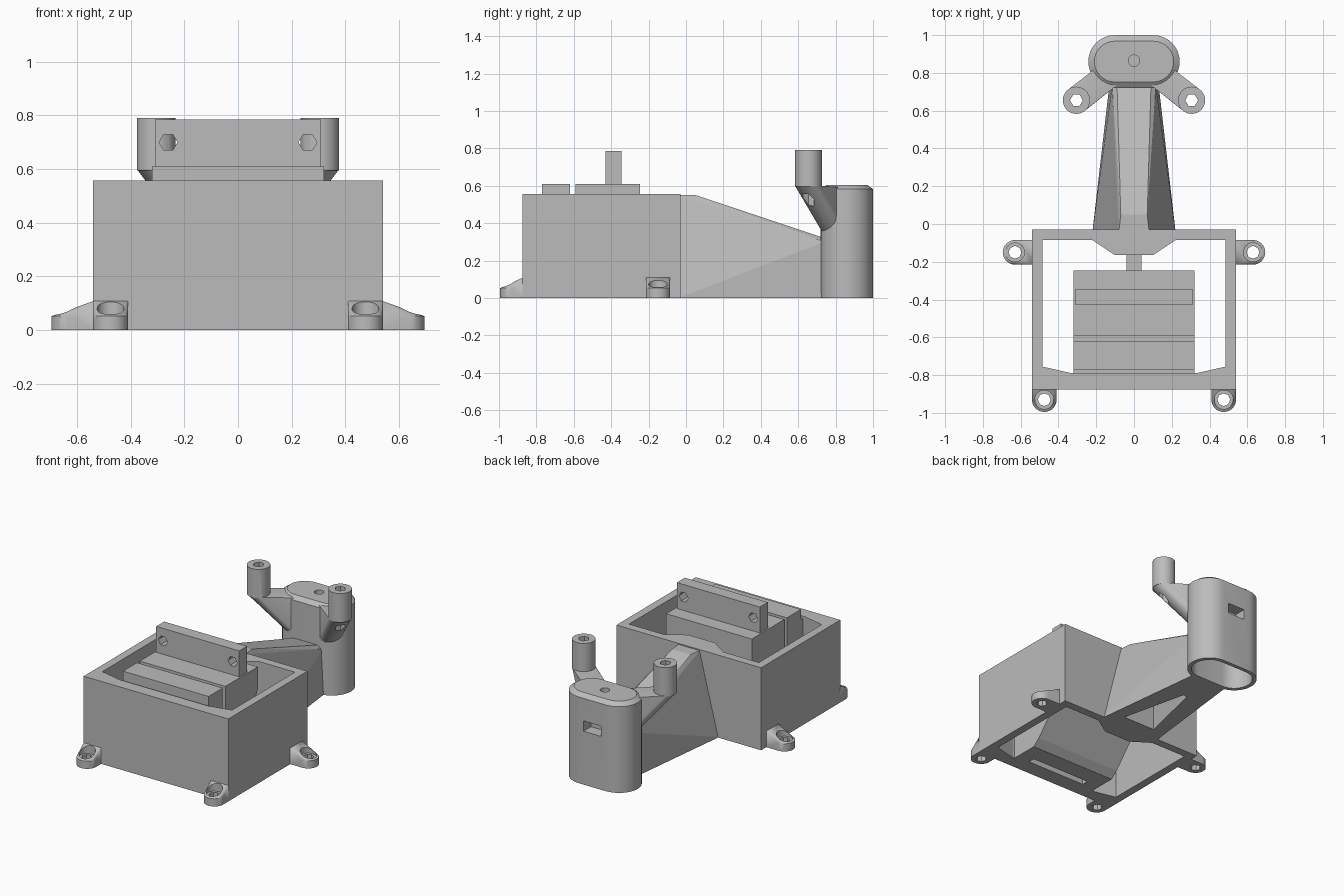
import bpy, bmesh, math
from mathutils import Vector

cube = bpy.data.objects.get("Cube")
if cube:
    bpy.data.objects.remove(cube)

GREY = (0.5, 0.5, 0.5, 1)
mat = bpy.data.materials.new("plain grey plastic")
mat.use_nodes = True
mat.diffuse_color = GREY
mat.node_tree.nodes["Principled BSDF"].inputs["Base Color"].default_value = GREY


def finish(name, bm):
    bmesh.ops.recalc_face_normals(bm, faces=bm.faces)
    mesh = bpy.data.meshes.new(name)
    bm.to_mesh(mesh)
    bm.free()
    mesh.materials.append(mat)
    ob = bpy.data.objects.new(name, mesh)
    bpy.context.collection.objects.link(ob)
    return ob


def prism(name, outline, lo, hi, axis="z"):
    """Extrude a closed outline along z, or a (y, z) outline along x."""
    bm = bmesh.new()
    place = (lambda a, b, t: (a, b, t)) if axis == "z" else (lambda a, b, t: (t, a, b))
    rings = [[bm.verts.new(place(a, b, t)) for a, b in outline] for t in (lo, hi)]
    bm.faces.new(rings[0])
    bm.faces.new(rings[1])
    n = len(outline)
    for i in range(n):
        j = (i + 1) % n
        bm.faces.new((rings[0][i], rings[0][j], rings[1][j], rings[1][i]))
    return finish(name, bm)


def box(name, x0, x1, y0, y1, z0, z1):
    return prism(name, [(x0, y0), (x1, y0), (x1, y1), (x0, y1)], z0, z1)


def circle(x, y, r, n=32):
    return [(x + r * math.cos(2 * math.pi * i / n), y + r * math.sin(2 * math.pi * i / n))
            for i in range(n)]


def stadium(half, y, r, n=16):
    right = [(half + r * math.sin(math.pi * i / n), y - r * math.cos(math.pi * i / n))
             for i in range(n + 1)]
    return right + [(-a, 2 * y - b) for a, b in right]


def mirrored(half_outline):
    return half_outline + [(-x, y) for x, y in reversed(half_outline)]


def hull(name, points):
    bm = bmesh.new()
    for p in points:
        bm.verts.new(p)
    res = bmesh.ops.convex_hull(bm, input=bm.verts)
    junk = [v for v in res["geom_interior"] if isinstance(v, bmesh.types.BMVert)]
    bmesh.ops.delete(bm, geom=junk, context="VERTS")
    bmesh.ops.dissolve_limit(bm, angle_limit=0.01, verts=bm.verts, edges=bm.edges)
    return finish(name, bm)


def ring(outline, z):
    return [(x, y, z) for x, y in outline]


def apply_boolean(ob, other, operation):
    mod = ob.modifiers.new("boolean", "BOOLEAN")
    mod.operation, mod.solver, mod.object = operation, "EXACT", other
    bpy.context.view_layer.objects.active = ob
    bpy.ops.object.modifier_apply(modifier=mod.name)
    bpy.data.objects.remove(other)


def cut(ob, *cutters):
    for c in cutters:
        apply_boolean(ob, c, "DIFFERENCE")


def smooth(ob):
    bpy.ops.object.select_all(action="DESELECT")
    ob.select_set(True)
    bpy.context.view_layer.objects.active = ob
    bpy.ops.object.shade_smooth_by_angle(angle=math.radians(30))


# Open box with a thick front wall and a rear boss
housing = box("housing", -0.54, 0.54, -0.875, -0.03, 0, 0.557)
cavity = mirrored([(0.33, -0.79), (0.485, -0.755), (0.485, -0.085), (0.22, -0.085), (0.1, -0.165)])
cut(housing, prism("cavity", cavity, -0.1, 0.7))

# Bracket inside the box, sloping back and up from the front wall
bracket = prism("bracket", [(-0.8, 0), (-0.6, 0), (-0.55, 0.04), (-0.35, 0.27), (-0.245, 0.46),
                            (-0.245, 0.61), (-0.77, 0.61), (-0.77, 0.54), (-0.8, 0.54)],
                -0.32, 0.32, "x")
cut(bracket, box("gap", -0.5, 0.5, -0.62, -0.592, 0.25, 0.7))
cut(bracket, box("base_slot", -0.22, 0.22, -0.765, -0.72, -0.1, 0.1))
box("link_rod", -0.04, 0.04, -0.2, -0.2 + 0.04, 0.4, 0.48)
box("link_stem", -0.04, 0.04, -0.25, -0.16, 0.4, 0.48)

# Upright plate with two hexagonal holes
plate = box("upright_plate", -0.31, 0.31, -0.43, -0.345, 0.6, 0.785)
for x in (-0.26, 0.26):
    hexagon = [(b, a) for a, b in circle(x, 0.7, 0.034, 6)]
    bm_hole = prism("plate_hole", [(a, b) for b, a in hexagon], -0.6, -0.2)
    for v in bm_hole.data.vertices:
        v.co = Vector((v.co.x, v.co.z, v.co.y))
    bm_hole.data.flip_normals()
    cut(plate, bm_hole)

# Mounting feet: a sloped tab running out from the wall, with a recessed hole
for side, s in (("left", 1), ("right", -1)):
    for place, cx, cy, wall in (
            ("front", 0.475 * s, -0.93, [(0.41 * s, -0.87), (0.54 * s, -0.87)]),
            ("side", 0.63 * s, -0.15, [(0.535 * s, -0.215), (0.535 * s, -0.085)])):
        rim = circle(cx, cy, 0.065)
        foot = hull(f"{place}_foot_{side}",
                    ring(rim, 0) + ring(rim, 0.052) + ring(wall, 0) + ring(wall, 0.11))
        cut(foot, prism("recess", circle(cx, cy, 0.05), 0.05, 0.3),
            prism("hole", circle(cx, cy, 0.034, 8), -0.1, 0.3))
        smooth(foot)

# Tapered arm from the box to the tower, with a triangular pocket underneath
arm = hull("arm", [(s * x, y, z) for s in (1, -1) for x, y, z in (
    (0.22, -0.04, 0), (0.08, -0.04, 0.55), (0.07, 0.05, 0.55),
    (0.13, 0.74, 0), (0.115, 0.74, 0.3), (0.09, 0.74, 0.32))])
cut(arm, prism("pocket", mirrored([(0.12, 0.05), (0.015, 0.5)]), -0.1, 0.2))

# Rounded tower with a chamfered top, hollow base, pin hole and rear window
body = stadium(0.102, 0.86, 0.14)
tower = hull("tower", ring(body, 0) + ring(body, 0.582) + ring(stadium(0.102, 0.86, 0.108), 0.605))
cut(tower, prism("hollow", stadium(0.1, 0.86, 0.115), -0.1, 0.33),
    prism("pin_hole", circle(0, 0.865, 0.03, 16), 0.45, 0.8),
    box("window", -0.065, 0.065, 0.92, 1.1, 0.36, 0.43))
smooth(tower)

# Two posts on sloping struts beside the tower
for side, s in (("left", 1), ("right", -1)):
    x, y = 0.305 * s, 0.655
    top = circle(x, y, 0.072)
    root = circle(0.12 * s, 0.8, 0.07)
    strut = hull(f"post_{side}", ring(top, 0.6) + ring(root, 0.35) + ring(root, 0.59))
    apply_boolean(strut, prism("post", top, 0.595, 0.79), "UNION")
    cut(strut, prism("post_hole", circle(x, y, 0.034, 6), 0.2, 1))
    smooth(strut)
